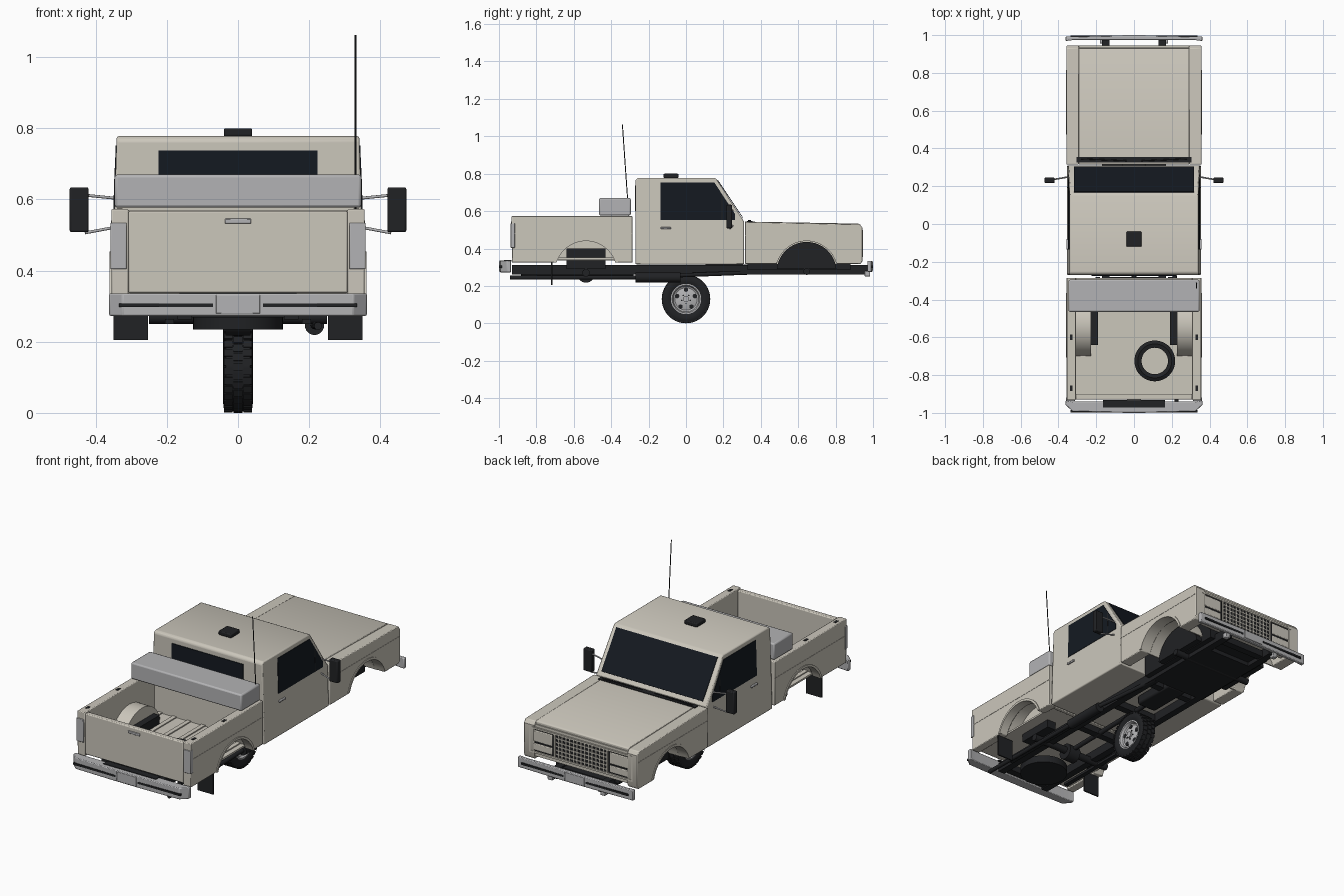
import bpy, bmesh, math
from mathutils import Vector, Matrix

def material(name, c):
    m = bpy.data.materials.new(name)
    m.diffuse_color = (*c, 1)
    return m

BODY = material("beige_paint", (0.60, 0.57, 0.50))
DARK = material("black_plastic", (0.015, 0.016, 0.018))
GLASS = material("dark_glass", (0.007, 0.01, 0.015))
METAL = material("light_metal", (0.45, 0.45, 0.46))

def finish(name, bm, mat, bevel=0):
    bmesh.ops.recalc_face_normals(bm, faces=bm.faces[:])
    me = bpy.data.meshes.new(name)
    bm.to_mesh(me)
    bm.free()
    ob = bpy.data.objects.new(name, me)
    bpy.context.collection.objects.link(ob)
    me.materials.append(mat)
    if bevel:
        b = ob.modifiers.new("bevel", "BEVEL")
        b.width, b.segments, b.limit_method = bevel, 2, "ANGLE"
        b.angle_limit = math.radians(35)
    return ob

def prism(name, pts, e0, e1, mat=BODY, bevel=0, axis="x", taper=False):
    """Extrude a 2D outline: (y, z) along x, or (x, y) along z."""
    bm = bmesh.new()
    rings = []
    for e in (e0, e1):
        ring = []
        for a, b in pts:
            k = 1 - 0.04 * (b - 0.315) / 0.463 if taper else 1
            ring.append(bm.verts.new((e * k, a, b) if axis == "x" else (a, b, e)))
        bm.faces.new(ring)
        rings.append(ring)
    n = len(pts)
    for i in range(n):
        j = (i + 1) % n
        bm.faces.new((rings[0][i], rings[0][j], rings[1][j], rings[1][i]))
    return finish(name, bm, mat, bevel)

def box(name, x0, x1, y0, y1, z0, z1, mat=BODY, bevel=0):
    return prism(name, [(y0, z0), (y1, z0), (y1, z1), (y0, z1)], x0, x1, mat, bevel)

def rod(name, p, q, r, mat=DARK, seg=16):
    p, q = Vector(p), Vector(q)
    bm = bmesh.new()
    rot = (q - p).to_track_quat("Z", "Y").to_matrix().to_4x4()
    bmesh.ops.create_cone(bm, cap_ends=True, segments=seg, radius1=r, radius2=r,
                          depth=(q - p).length, matrix=Matrix.Translation((p + q) / 2) @ rot)
    return finish(name, bm, mat)

def revolve(name, prof, loc, mat, flat=False, seg=48):
    """Spin an (x, radius) outline around the x axis; flat lays it on its side."""
    bm = bmesh.new()
    vs = [bm.verts.new((x, 0, r)) for x, r in prof]
    es = [bm.edges.new((vs[i], vs[(i + 1) % len(vs)])) for i in range(len(vs))]
    bmesh.ops.spin(bm, geom=vs + es, cent=(0, 0, 0), axis=(1, 0, 0),
                   angle=2 * math.pi, steps=seg)
    bmesh.ops.remove_doubles(bm, verts=bm.verts[:], dist=1e-5)
    ob = finish(name, bm, mat)
    ob.location = loc
    if flat:
        ob.rotation_euler.y = math.pi / 2
    return ob

def arc(cy, r, zc, zb, n=20):
    """Arch points from the rear foot to the front foot at height zb."""
    a0 = math.asin((zb - zc) / r)
    return [(cy - r * math.cos(a), zc + r * math.sin(a))
            for a in (a0 + (math.pi - 2 * a0) * i / n for i in range(n + 1))]

REAR, FRONT = -0.535, 0.645

# Cab with windows
prism("cab", [(-0.27, 0.315), (0.31, 0.315), (0.31, 0.545), (0.162, 0.772), (0.15, 0.778),
              (-0.258, 0.778), (-0.27, 0.766)], -0.355, 0.355, BODY, 0.006, taper=True)
prism("windshield", [(0.302, 0.564), (0.305, 0.566), (0.171, 0.766), (0.168, 0.764)], -0.318, 0.318, GLASS)
box("rear_window", -0.224, 0.224, -0.274, -0.26, 0.60, 0.738, GLASS)
box("roof_light", -0.04, 0.04, -0.12, -0.04, 0.777, 0.80, DARK, 0.005)
box("cowl_vent", -0.305, 0.305, 0.325, 0.355, 0.535, 0.547, DARK)

# Hood and nose
prism("hood", [(0.315, 0.49), (0.93, 0.49), (0.93, 0.528), (0.92, 0.533), (0.315, 0.544)], -0.292, 0.292, BODY, 0.003)
box("nose_panel", -0.292, 0.292, 0.88, 0.936, 0.335, 0.515)
box("engine_bay", -0.2, 0.2, 0.33, 0.88, 0.285, 0.49, DARK)
box("grille_back", -0.32, 0.32, 0.93, 0.938, 0.36, 0.495, DARK)
for z in (0.36, 0.495):
    box("grille_frame", -0.325, 0.325, 0.93, 0.945, z - 0.005, z + 0.005)
for x in (-0.32, -0.165, 0.165, 0.32):
    box("grille_frame_post", x - 0.005, x + 0.005, 0.93, 0.945, 0.36, 0.495)
for i in range(1, 14):
    x = -0.165 + 0.33 * i / 14
    box("grille_bar", x - 0.003, x + 0.003, 0.93, 0.942, 0.36, 0.495)
for i in range(1, 6):
    z = 0.36 + 0.135 * i / 6
    box("grille_slat", -0.165, 0.165, 0.93, 0.942, z - 0.003, z + 0.003)

# Bed
box("bed_floor", -0.31, 0.31, -0.91, -0.29, 0.335, 0.345)
box("bed_front_wall", -0.31, 0.31, -0.31, -0.286, 0.325, 0.57, BODY, 0.004)
box("tailgate", -0.308, 0.308, -0.93, -0.90, 0.337, 0.568, BODY, 0.005)
box("tailgate_handle", -0.037, 0.037, -0.936, -0.925, 0.532, 0.546, METAL, 0.003)
for i in range(7):
    x = -0.27 + 0.09 * i
    box("bed_rib", x - 0.012, x + 0.012, -0.90, -0.31, 0.343, 0.351)
box("toolbox", -0.347, 0.347, -0.465, -0.295, 0.577, 0.67, METAL, 0.008)
revolve("spare_tyre", [(-0.03, 0.07), (-0.035, 0.09), (-0.025, 0.108), (0.025, 0.108),
                       (0.035, 0.09), (0.03, 0.07)], (0.11, -0.725, 0.386), DARK, flat=True)

# Parts repeated on both sides
for s in (1, -1):
    prism("side_window", [(-0.136, 0.553), (0.262, 0.553), (0.262, 0.585), (0.152, 0.752), (-0.136, 0.752)],
          s * 0.34, s * 0.3575, GLASS, taper=True)
    prism("window_post", [(0.19, 0.553), (0.196, 0.553), (0.196, 0.68), (0.19, 0.689)], s * 0.34, s * 0.3585, DARK, taper=True)
    box("door_handle", s * 0.345, s * 0.358, -0.135, -0.08, 0.504, 0.514, METAL, 0.003)
    prism("front_fender", [(0.315, 0.318)] + arc(FRONT, 0.165, 0.275, 0.318) +
          [(0.935, 0.318), (0.944, 0.335), (0.944, 0.51), (0.93, 0.53), (0.315, 0.543)],
          s * 0.292, s * 0.357, BODY, 0.004)
    prism("bed_side", [(-0.93, 0.325)] + arc(REAR, 0.165, 0.275, 0.325) +
          [(-0.286, 0.325), (-0.286, 0.573), (-0.933, 0.573)], s * 0.308, s * 0.356, BODY, 0.004)
    for cy, zb, top, inner in ((REAR, 0.335, 0.30, 0.228), (FRONT, 0.318, 0.285, 0.2)):
        outer = arc(cy, 0.17, top, zb)
        prism("wheel_well", outer + arc(cy, 0.163, top, zb)[::-1], s * inner, s * 0.31)
        prism("wheel_well_wall", outer, s * inner, s * (inner + 0.006))
        prism("arch_lip", arc(cy, 0.178, 0.275, 0.325) + arc(cy, 0.165, 0.275, 0.325)[::-1],
              s * 0.345, s * 0.361)
    prism("front_liner", arc(FRONT, 0.16, 0.275, 0.29), s * 0.2, s * 0.235, DARK)
    box("rear_liner", s * 0.19, s * 0.245, -0.64, -0.43, 0.29, 0.40, DARK)
    # headlights and indicators
    box("headlight", s * 0.18, s * 0.307, 0.93, 0.943, 0.42, 0.484, BODY, 0.004)
    box("indicator", s * 0.18, s * 0.307, 0.93, 0.943, 0.371, 0.41, BODY, 0.004)
    box("tail_light", s * 0.313, s * 0.359, -0.938, -0.915, 0.404, 0.534, METAL, 0.003)
    for y in (-0.60, -0.87):
        box("stake_pocket", s * 0.325, s * 0.34, y - 0.014, y + 0.014, 0.565, 0.575, DARK)
    # body crease lines
    box("bed_crease", s * 0.35, s * 0.3575, -0.93, -0.286, 0.477, 0.481)
    box("fender_crease", s * 0.35, s * 0.3585, 0.315, 0.935, 0.468, 0.472)
    # mirrors
    box("mirror", s * 0.42, s * 0.473, 0.216, 0.246, 0.508, 0.634, DARK, 0.005)
    rod("mirror_arm", (s * 0.34, 0.25, 0.603), (s * 0.43, 0.235, 0.612), 0.004, METAL)
    rod("mirror_arm", (s * 0.345, 0.25, 0.522), (s * 0.43, 0.235, 0.506), 0.004, METAL)
    # chassis sides
    box("frame_rail", s * 0.13, s * 0.17, -0.93, 0.975, 0.262, 0.312, DARK)
    box("mud_flap", s * 0.253, s * 0.35, -0.723, -0.715, 0.205, 0.325, DARK)
    box("leaf_spring", s * 0.18, s * 0.205, -0.80, -0.28, 0.25, 0.264, DARK)
    box("tow_hook", s * 0.15, s * 0.18, 0.955, 0.985, 0.25, 0.28, METAL, 0.004)
    rod("wiper", (s * 0.04, 0.335, 0.55), (s * 0.28, 0.345, 0.55), 0.003)

# Bumpers
for name, s, y0, z0, z1 in (("rear_bumper", -1, 0.94, 0.273, 0.336), ("front_bumper", 1, 0.974, 0.275, 0.333)):
    prism(name, [(-0.362, s * (y0 - 0.005)), (-0.362, s * (y0 + 0.018)), (-0.325, s * 0.992), (-0.1, s * 0.997),
                 (0.1, s * 0.997), (0.325, s * 0.992), (0.362, s * (y0 + 0.018)), (0.362, s * (y0 - 0.005)),
                 (0.32, s * y0), (-0.32, s * y0)], z0, z1, METAL, 0.004, axis="z")
    box(name + "_plate", -0.062, 0.062, s * 0.98, s, z0 + 0.006, z1 - 0.004, METAL, 0.002)
    for k in (1, -1):
        box(name + "_strip", k * 0.07, k * 0.335, s * 0.985, s * 0.9985, 0.297, 0.308, DARK)
box("bumper_step", -0.165, 0.165, -0.972, -0.932, 0.33, 0.339, DARK)

# Antenna
rod("antenna", (0.33, -0.305, 0.56), (0.33, -0.34, 1.062), 0.0025, DARK, 8)

# Underbody
for y in (-0.9, -0.3, 0.0, 0.3, 0.9):
    box("crossmember", -0.14, 0.14, y - 0.02, y + 0.02, 0.268, 0.305, DARK)
box("skid_plate", -0.13, 0.13, 0.36, 0.80, 0.262, 0.29, DARK)
box("gearbox", -0.06, 0.06, 0.10, 0.36, 0.262, 0.315, DARK, 0.01)
rod("rear_axle", (-0.25, REAR, 0.27), (0.25, REAR, 0.27), 0.02)
rod("front_axle", (-0.25, FRONT, 0.277), (0.25, FRONT, 0.277), 0.018)
rod("differential", (-0.035, REAR, 0.262), (0.035, REAR, 0.262), 0.045, DARK, 24)
rod("drive_shaft", (0, REAR, 0.275), (0, 0.12, 0.285), 0.013)
rod("under_tank", (0, -0.755, 0.235), (0, -0.755, 0.275), 0.126, DARK, 40)
rod("muffler", (0.215, -0.27, 0.246), (0.215, -0.03, 0.246), 0.027, DARK, 24)
rod("front_pipe", (0.215, -0.05, 0.256), (0.15, 0.36, 0.272), 0.011)
rod("tail_pipe", (0.215, -0.25, 0.246), (0.225, -0.94, 0.244), 0.011)

# Single wheel at the centre
C = (0, 0, 0.13)
revolve("tyre", [(-0.034, 0.078), (-0.042, 0.095), (-0.041, 0.114), (-0.034, 0.126), (0.034, 0.126),
                 (0.041, 0.114), (0.042, 0.095), (0.034, 0.078)], C, DARK)
bm = bmesh.new()
for i in range(30):
    for row, x in enumerate((-0.028, 0, 0.028)):
        a = 2 * math.pi * (i + 0.5 * (row == 1)) / 30
        bmesh.ops.create_cube(bm, size=1, matrix=Matrix.Rotation(a, 4, "X") @
                              Matrix.Translation((x, 0, 0.125)) @ Matrix.Diagonal((0.024, 0.021, 0.009, 1)))
finish("tread", bm, DARK).location = C
revolve("rim", [(-0.036, 0.076), (-0.036, 0.081), (0.036, 0.081), (0.036, 0.074), (0.022, 0.068),
                (0.018, 0.06), (0.027, 0.03), (0.027, 0.0), (0.012, 0.0), (0.01, 0.068)], C, METAL)
rod("hub", (0.02, 0, 0.13), (0.037, 0, 0.13), 0.017, METAL, 20)
for i in range(5):
    a = math.pi / 2 + 2 * math.pi * i / 5
    c, s = math.cos(a), math.sin(a)
    rod("rim_hole", (0.012, 0.05 * c, 0.13 + 0.05 * s), (0.0245, 0.05 * c, 0.13 + 0.05 * s), 0.012)
    rod("lug_nut", (0.02, -0.024 * c, 0.13 - 0.024 * s), (0.031, -0.024 * c, 0.13 - 0.024 * s), 0.004, DARK, 6)

# Smooth curved surfaces while keeping edges sharp
bpy.ops.object.select_all(action="SELECT")
bpy.context.view_layer.objects.active = bpy.context.selected_objects[0]
bpy.ops.object.shade_smooth_by_angle(angle=math.radians(32))
